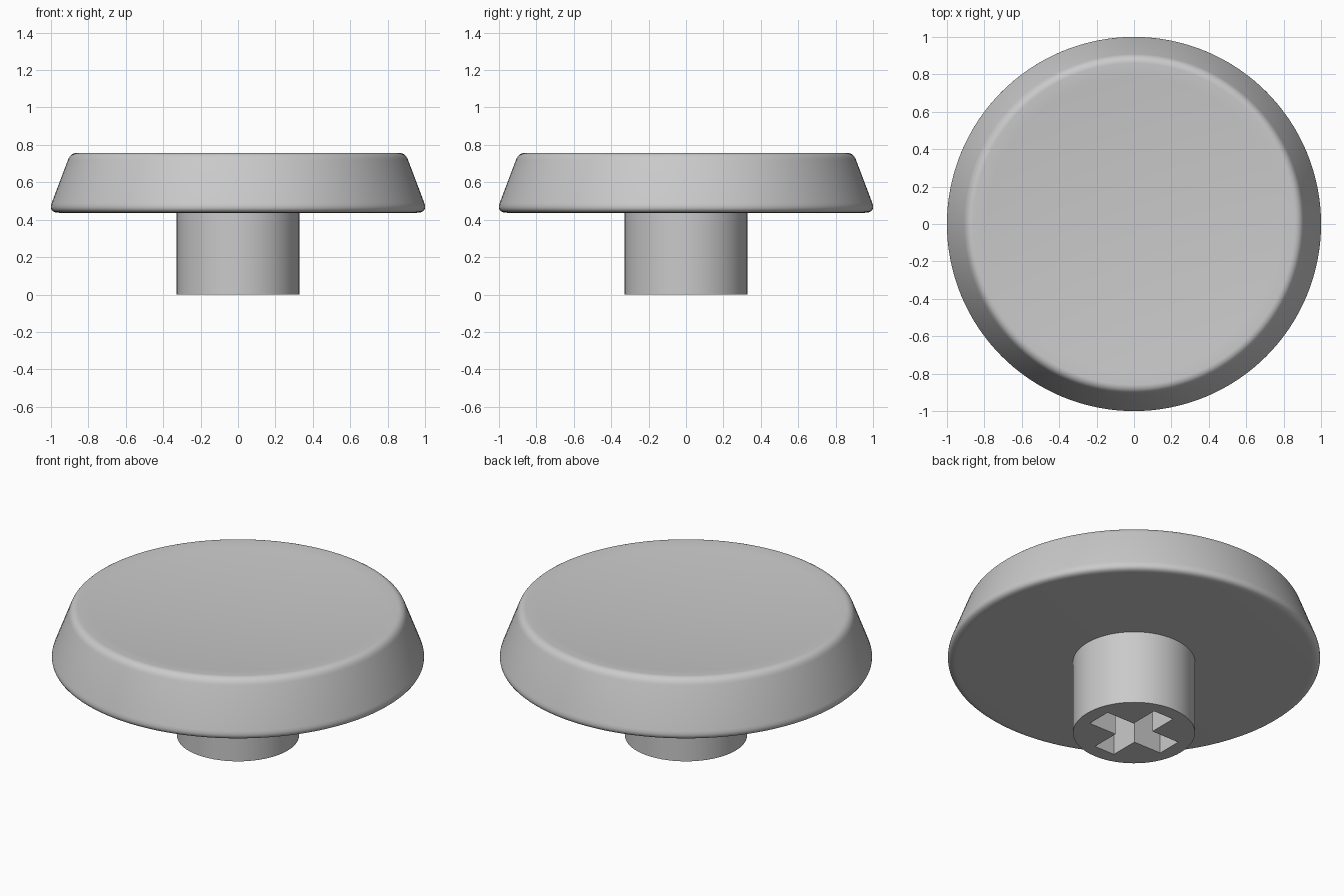
import bpy, bmesh, math
from mathutils import Vector

default = bpy.data.objects.get("Cube")
if default:
    bpy.data.objects.remove(default, do_unlink=True)

grey = bpy.data.materials.new("light grey plastic")
grey.use_nodes = True
colour = (0.59, 0.59, 0.59, 1)
grey.diffuse_color = colour
grey.node_tree.nodes["Principled BSDF"].inputs["Base Color"].default_value = colour


def finish(bm, name):
    """Turn a bmesh into a smooth-shaded object with sharp corners kept."""
    bmesh.ops.recalc_face_normals(bm, faces=bm.faces)
    mesh = bpy.data.meshes.new(name)
    bm.to_mesh(mesh)
    bm.free()
    mesh.materials.append(grey)
    obj = bpy.data.objects.new(name, mesh)
    bpy.context.collection.objects.link(obj)
    bpy.ops.object.select_all(action='DESELECT')
    obj.select_set(True)
    bpy.context.view_layer.objects.active = obj
    bpy.ops.object.shade_smooth_by_angle(angle=math.radians(30))
    return obj


def rounded(start, corner, end, steps=8):
    """Points along a rounded corner in (radius, height)."""
    a, b, c = Vector(start), Vector(corner), Vector(end)
    ts = [i / steps for i in range(steps + 1)]
    return [a * (1 - t) ** 2 + b * 2 * t * (1 - t) + c * t * t for t in ts]


def loop(bm, points):
    """Closed loop of edges on the ground."""
    verts = [bm.verts.new((x, y, 0)) for x, y in points]
    return [bm.edges.new((v, verts[i - 1])) for i, v in enumerate(verts)]


# Cap: flat underside, sloping rim with rounded edges, shallow dished top
UNDER, TOP, DISH_R, DISH = 0.437, 0.757, 0.86, 0.04
profile = [Vector((0, UNDER))]
profile += rounded((0.955, UNDER), (1.014, UNDER), (0.996, 0.49))
profile += rounded((0.909, 0.72), (0.895, TOP), (DISH_R, TOP))
for i in range(11, -1, -1):
    f = i / 12
    profile.append(Vector((DISH_R * f, TOP - DISH * (1 - f * f))))

bm = bmesh.new()
verts = [bm.verts.new((r, 0, z)) for r, z in profile]
edges = [bm.edges.new(pair) for pair in zip(verts, verts[1:])]
bmesh.ops.spin(bm, geom=verts + edges, cent=(0, 0, 0), axis=(0, 0, 1),
               angle=math.tau, steps=128, use_merge=True)
bmesh.ops.remove_doubles(bm, verts=bm.verts, dist=0.0001)
finish(bm, "cap")

# Stem: round post with a cross-shaped socket open at the bottom
STEM_R, SIDES = 0.328, 64
arm, half_x, half_y = 0.247, 0.066, 0.075
quarter = [(arm, half_y), (half_x, half_y), (half_x, arm)]
cross = []
for sx, sy in ((1, 1), (-1, 1), (-1, -1), (1, -1)):
    corner = [(x * sx, y * sy) for x, y in quarter]
    cross += corner if sx * sy > 0 else corner[::-1]
circle = [(STEM_R * math.cos(math.tau * i / SIDES),
           STEM_R * math.sin(math.tau * i / SIDES)) for i in range(SIDES)]

bm = bmesh.new()
outline = loop(bm, circle) + loop(bm, cross)
bmesh.ops.triangle_fill(bm, use_beauty=True, edges=outline, normal=(0, 0, -1))
raised = bmesh.ops.extrude_face_region(bm, geom=bm.faces[:], use_keep_orig=True)
bmesh.ops.translate(bm, vec=(0, 0, UNDER + 0.01),
                    verts=[g for g in raised["geom"] if isinstance(g, bmesh.types.BMVert)])
finish(bm, "stem")
